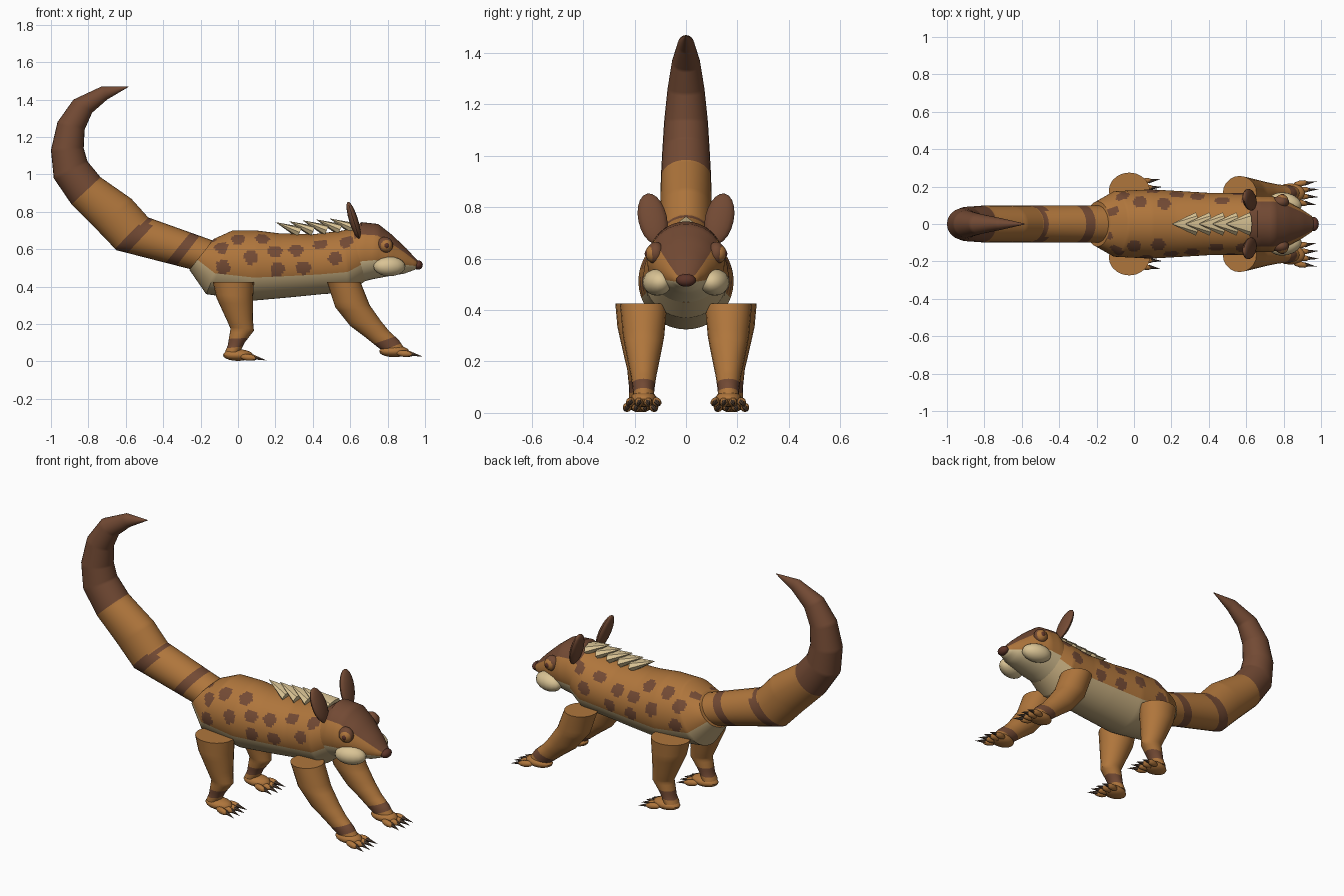
import bpy, bmesh, math
from mathutils import Matrix, Vector, Euler

cube = bpy.data.objects.get("Cube")
if cube:
    bpy.data.objects.remove(cube)


def material(name, rgb):
    m = bpy.data.materials.new(name)
    m.use_nodes = True
    m.diffuse_color = (*rgb, 1)
    m.node_tree.nodes["Principled BSDF"].inputs["Base Color"].default_value = (*rgb, 1)
    return m


FUR = material("ochre fur", (0.43, 0.18, 0.045))
DARK = material("dark brown fur", (0.17, 0.068, 0.034))
CREAM = material("cream", (0.70, 0.55, 0.30))
BELLY = material("belly tan", (0.55, 0.41, 0.21))
CLAW = material("claw brown", (0.09, 0.055, 0.035))
NOSE = material("nose brown", (0.11, 0.035, 0.022))
made = []


def finish(name, bm, mats):
    bmesh.ops.recalc_face_normals(bm, faces=bm.faces)
    mesh = bpy.data.meshes.new(name)
    bm.to_mesh(mesh)
    bm.free()
    for m in mats:
        mesh.materials.append(m)
    ob = bpy.data.objects.new(name, mesh)
    bpy.context.collection.objects.link(ob)
    made.append(ob)
    return ob


def tube(name, stations, mats, rule=None, n=24, steps=6, y=0):
    """Loft ellipses; each station is upper x, z, lower x, z, half width."""
    bm = bmesh.new()
    rings = []
    count = (len(stations) - 1) * steps
    for k in range(count + 1):
        i = min(k // steps, len(stations) - 2)
        f = k / steps - i
        ax, az, bx, bz, w = [p + (q - p) * f for p, q in zip(stations[i], stations[i + 1])]
        ring = []
        for j in range(n):
            t = math.tau * j / n
            c = math.cos(t) / 2
            ring.append(bm.verts.new(((ax + bx) / 2 + (ax - bx) * c, y + w * math.sin(t),
                                      (az + bz) / 2 + (az - bz) * c)))
        rings.append(ring)
    for k in range(count):
        for j in range(n):
            h = (j + 1) % n
            face = bm.faces.new((rings[k][j], rings[k][h], rings[k + 1][h], rings[k + 1][j]))
            if rule:
                angle = 360 * (j + 0.5) / n
                angle = angle if angle < 180 else angle - 360
                face.material_index = rule((k + 0.5) / steps, angle, face.calc_center_median())
    bm.faces.new(rings[0])
    bm.faces.new(rings[-1])
    return finish(name, bm, mats)


def blob(name, loc, radii, mat, rot=(0, 0, 0), n=16):
    bm = bmesh.new()
    mx = Matrix.LocRotScale(Vector(loc), Euler(rot), Vector(radii))
    bmesh.ops.create_uvsphere(bm, u_segments=n, v_segments=n // 2 + 2, radius=1, matrix=mx)
    return finish(name, bm, [mat])


def spike(name, base, tip, wide, thick, mat, n=8):
    base, tip = Vector(base), Vector(tip)
    d = tip - base
    bm = bmesh.new()
    side = Vector((0, 1, 0))
    up = d.cross(side).normalized()
    ring = [bm.verts.new(base + side * wide * math.cos(math.tau * i / n)
                         + up * thick * math.sin(math.tau * i / n)) for i in range(n)]
    top = bm.verts.new(tip)
    bm.faces.new(ring)
    for i in range(n):
        bm.faces.new((ring[i], ring[(i + 1) % n], top))
    return finish(name, bm, [mat])


# Body: spotted flanks and pale belly
spots = [(-0.15, 30), (-0.09, 62), (-0.08, 98), (0.0, 42), (0.07, 76), (0.13, 38),
         (0.21, 98), (0.2, 65), (0.31, 62), (0.35, 96), (0.44, 50), (0.52, 82), (0.58, 52)]


def body_colour(u, angle, p):
    if abs(angle) > 110:
        return 2
    for sx, sa in spots:
        shift = 0.03 if angle > 0 else 0
        if math.hypot(p.x - sx - shift, (abs(angle) - sa) * 0.0031) < 0.038:
            return 1
    return 0


tube("body", [(-.13, .655, -.26, .49, .12), (-.03, .70, -.17, .36, .175), (.10, .70, .08, .325, .185),
              (.22, .685, .30, .345, .175), (.40, .68, .45, .36, .165), (.56, .70, .60, .37, .165),
              (.66, .72, .68, .43, .14)], [FUR, DARK, BELLY], body_colour, n=72, steps=14)

# Head: dark cap over ochre cheeks and a pale jaw


def head_colour(u, angle, p):
    a = abs(angle)
    return 1 if a < 56 else (2 if a > 112 else 0)


tube("head", [(.59, .69, .58, .40, .14), (.66, .745, .66, .425, .15), (.75, .735, .72, .44, .15),
              (.82, .68, .80, .455, .125), (.90, .605, .89, .47, .08), (.95, .55, .945, .49, .045),
              (.97, .53, .965, .505, .02)], [FUR, DARK, CREAM], head_colour, n=40, steps=4)
blob("nose", (.962, 0, .516), (.026, .038, .025), NOSE)

# Tail: two bands and a dark curled end


def tail_colour(u, angle, p):
    low = abs(angle) / 180
    return int(0.18 < u < 0.38 or 0.9 - 0.03 * low < u < 1 + 0.1 * low or u > 3)


tube("tail", [(-.13, .645, -.24, .49, .1), (-.48, .77, -.65, .595, .1), (-.57, .87, -.76, .71, .1),
              (-.735, .985, -.89, .84, .098), (-.805, 1.07, -.985, .98, .092),
              (-.825, 1.14, -1, 1.13, .085), (-.82, 1.24, -.965, 1.28, .072),
              (-.78, 1.33, -.88, 1.40, .055), (-.70, 1.40, -.73, 1.47, .032),
              (-.59, 1.465, -.585, 1.47, .003)], [FUR, DARK], tail_colour, n=24, steps=14)

# Row of spines along the shoulders
for i in range(5):
    x = 0.2 + i * 0.072
    spike(f"back_spine_{i + 1}", (x + .13, 0, .69 + i * .005), (x, 0, .745 + i * .005), .062, .032, CREAM)

hind = [(.085, .425, -.135, .425, .098), (.08, .33, -.115, .34, .09), (.08, .22, -.055, .21, .063),
        (.085, .165, -.04, .175, .052), (.035, .10, -.055, .085, .044), (.01, .05, -.07, .05, .046)]
fore = [(.655, .425, .475, .425, .092), (.705, .30, .52, .29, .08), (.765, .215, .60, .19, .062),
        (.81, .16, .68, .13, .05), (.86, .115, .755, .07, .042), (.89, .07, .80, .04, .04)]


def leg_colour(u, angle, p):
    return int(3.6 < u < 4.4)


for s, side in ((1, "left"), (-1, "right")):
    # Face details
    blob(f"{side}_ear", (.618, s * .13, .755), (.024, .056, .105), DARK, (-s * .2, -.3, 0))
    blob(f"{side}_cheek", (.81, s * .112, .508), (.088, .055, .052), CREAM, (0, 0, -s * .25))
    blob(f"{side}_eyelid", (.785, s * .118, .622), (.044, .034, .044), DARK)
    blob(f"{side}_eye", (.79, s * .126, .62), (.036, .032, .036), FUR)
    blob(f"{side}_pupil", (.794, s * .136, .62), (.020, .025, .022), NOSE)
    # Legs, feet, toes and claws
    for kind, path, y, fx, fz in (("hind", hind, .177, .0, 0), ("front", fore, .165, .835, .02)):
        tube(f"{side}_{kind}_leg", path, [FUR, DARK], leg_colour, n=20, steps=5, y=s * y)
        blob(f"{side}_{kind}_foot", (fx, s * y, fz + .034), (.08, .052, .031), FUR)
        for i in range(4):
            off = (i - 1.5) * .034
            reach = fx - abs(off) * .3
            ty = s * y + off
            blob(f"{side}_{kind}_toe_{i + 1}", (reach + .07, ty, fz + .022), (.042, .017, .018),
                 FUR, (0, .1, off * 4), 10)
            spike(f"{side}_{kind}_claw_{i + 1}", (reach + .095, ty, fz + .022),
                  (reach + .158, ty + off * .25, fz + .006), .011, .012, CLAW, 6)

# Smooth shading with sharp rims kept
bpy.ops.object.select_all(action="DESELECT")
for ob in made:
    ob.select_set(True)
bpy.context.view_layer.objects.active = made[0]
bpy.ops.object.shade_smooth_by_angle(angle=math.radians(35))
